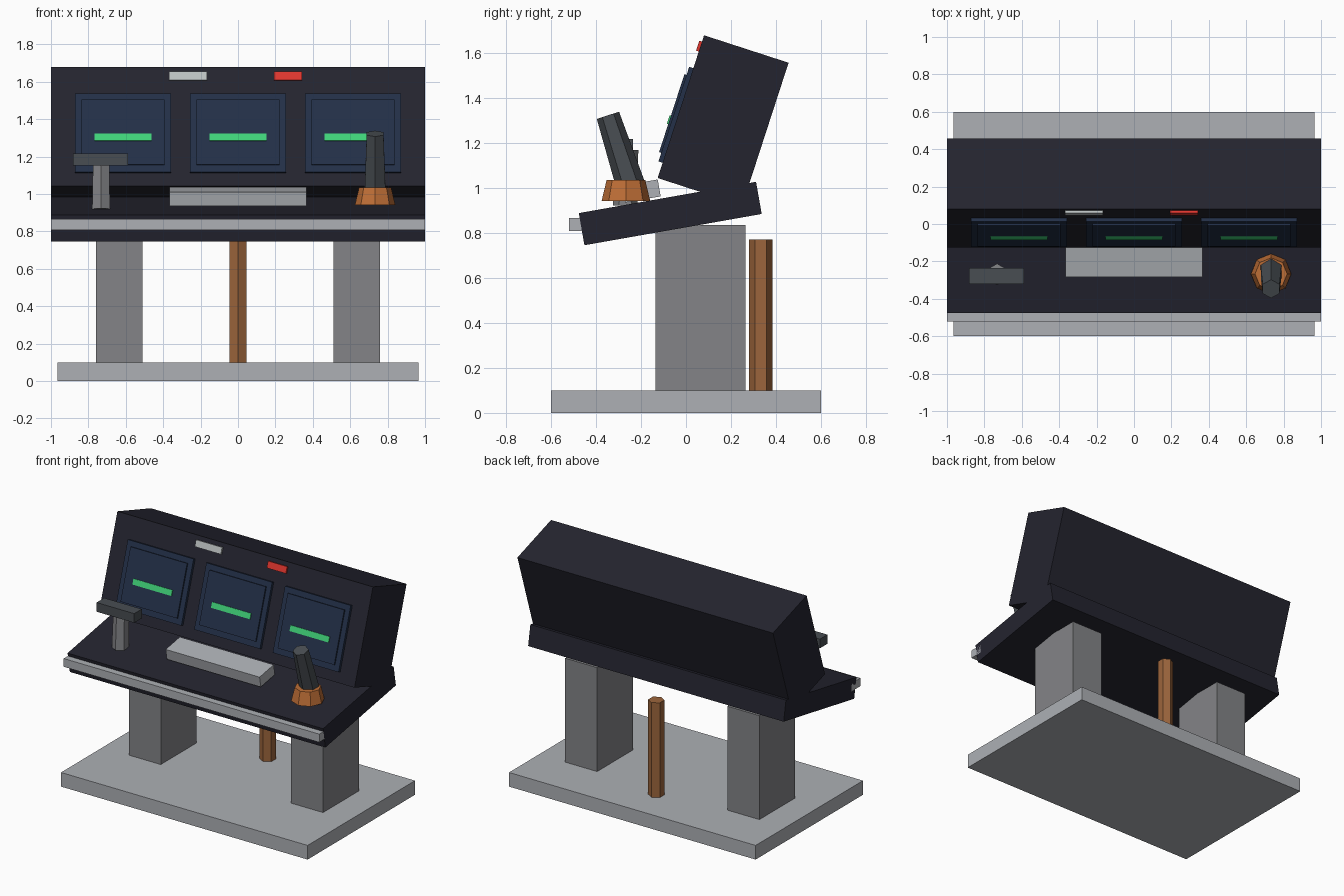
import bpy
from math import radians
from mathutils import Vector, Matrix

cube = bpy.data.objects.get("Cube")
if cube:
    bpy.data.objects.remove(cube, do_unlink=True)


def linear(c):
    c /= 255
    return c / 12.92 if c <= 0.04045 else ((c + 0.055) / 1.055) ** 2.4


def material(name, *rgb):
    m = bpy.data.materials.new(name)
    m.use_nodes = True
    col = [linear(c) for c in rgb] + [1]
    m.diffuse_color = col
    m.node_tree.nodes["Principled BSDF"].inputs["Base Color"].default_value = col
    return m


shell = material("dark shell", 36, 36, 47)
light_grey = material("light grey", 173, 176, 181)
mid_grey = material("mid grey", 131, 132, 135)
dark_grey = material("dark grey", 72, 77, 82)
brown = material("brown", 156, 101, 60)
orange = material("orange", 190, 110, 54)
navy = material("screen navy", 35, 48, 72)
green = material("trace green", 64, 212, 122)
red = material("lamp red", 224, 54, 46)
white = material("lamp white", 188, 193, 194)


def finish(name, mat, matrix):
    ob = bpy.context.object
    ob.name = ob.data.name = name
    ob.data.transform(matrix)
    ob.data.materials.append(mat)
    return ob


def box(name, mat, center, size, tilt=0):
    """Box of a given size, turned about the x axis by tilt degrees."""
    bpy.ops.mesh.primitive_cube_add(size=1)
    return finish(name, mat, Matrix.Translation(center)
                  @ Matrix.Rotation(radians(tilt), 4, 'X')
                  @ Matrix.Diagonal((*size, 1)))


def post(name, mat, start, end, r1, r2, sides):
    """Faceted, tapered post running from start to end."""
    start, end = Vector(start), Vector(end)
    axis = end - start
    bpy.ops.mesh.primitive_cone_add(vertices=sides, radius1=r1, radius2=r2,
                                    depth=axis.length)
    turn = Vector((0, 0, 1)).rotation_difference(axis).to_matrix().to_4x4()
    return finish(name, mat, Matrix.Translation((start + end) / 2) @ turn)


# Stand
box("base_plate", light_grey, (0, 0, 0.05), (1.93, 1.2, 0.1))
for side, name in ((1, "left_leg"), (-1, "right_leg")):
    box(name, mid_grey, (side * 0.635, 0.065, 0.467), (0.25, 0.4, 0.736))
post("rear_column", brown, (0, 0.332, 0.1), (0, 0.332, 0.77), 0.0525, 0.0525, 6)

# Desk and its front rail
box("desk", shell, (0, -0.07, 0.886), (2, 0.8, 0.145), 10)
box("front_rail", light_grey, (0, -0.47, 0.837), (2, 0.1, 0.058))
box("control_box", light_grey, (0, -0.198, 0.986), (0.735, 0.16, 0.076), 10)

# Leaning screen housing
LEAN = -18
box("screen_housing", shell, (0, 0.165, 1.3), (2, 0.395, 0.667), LEAN)
corner = Vector((0, -0.125, 1.045))
turn = Matrix.Rotation(radians(LEAN), 3, 'X')


def panel(name, mat, x, width, low, high, back, front):
    """Plate on the housing front, measured up the slope and out from it."""
    mid = Vector((x, -(back + front) / 2, (low + high) / 2))
    box(name, mat, corner + turn @ mid, (width, front - back, high - low), LEAN)


for x, side in ((-0.615, "right"), (0, "middle"), (0.615, "left")):
    panel(side + "_screen_frame", navy, x, 0.515, 0.07, 0.512, -0.01, 0.02)
    panel(side + "_screen", navy, x, 0.443, 0.11, 0.474, 0.015, 0.03)
    panel(side + "_screen_trace", green, x, 0.305, 0.241, 0.28, 0.028, 0.036)
panel("white_lamp", white, -0.268, 0.204, 0.59, 0.636, -0.005, 0.013)
panel("red_lamp", red, 0.268, 0.149, 0.59, 0.636, -0.005, 0.013)

# Throttle on the right of the desk
post("throttle_shaft", mid_grey, (-0.732, -0.27, 0.92), (-0.732, -0.262, 1.17),
     0.055, 0.05, 6)
box("throttle_handle", dark_grey, (-0.735, -0.278, 1.185), (0.294, 0.085, 0.065))

# Control stick on the left of the desk
post("stick_collar", orange, (0.733, -0.267, 0.942), (0.733, -0.267, 1.034),
     0.108, 0.086, 8)
post("control_stick", dark_grey, (0.733, -0.236, 0.98), (0.733, -0.347, 1.3225),
     0.066, 0.052, 6)
